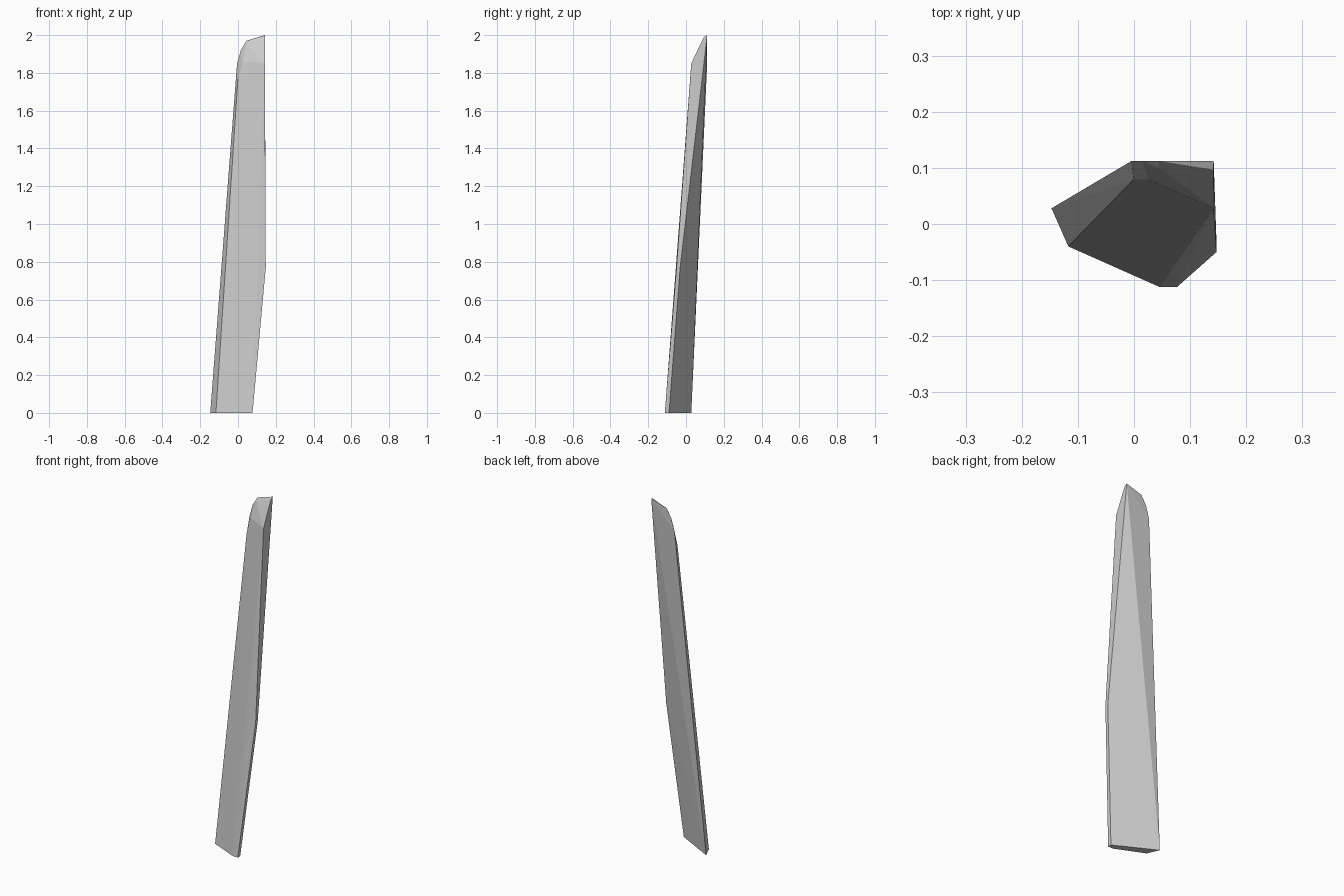
import bpy, bmesh

if "Cube" in bpy.data.objects:
    bpy.data.objects.remove(bpy.data.objects["Cube"])

# Corner points of the faceted, leaning shard
base = [(-0.147, 0.028, 0), (-0.117, -0.04, 0), (0.045, -0.112, 0),
        (0.077, -0.112, 0), (0.077, -0.09, 0)]
bend = [(0.147, -0.05, 0.77), (0.147, -0.031, 0.77)]
shoulder = [(-0.001, 0.079, 1.76), (0.025, 0.079, 1.86), (0.142, 0.028, 1.85),
            (-0.005, 0.112, 1.85)]
tip = [(0.015, 0.112, 1.92), (0.045, 0.112, 1.97), (0.045, 0.1, 1.95),
       (0.142, 0.075, 1.95), (0.142, 0.097, 1.992), (0.142, 0.112, 2.0)]

# Wrap the corners in flat facets
bm = bmesh.new()
for p in base + bend + shoulder + tip:
    bm.verts.new(p)
res = bmesh.ops.convex_hull(bm, input=bm.verts[:])
loose = [v for v in bm.verts if not v.link_faces]
bmesh.ops.delete(bm, geom=loose, context='VERTS')
bmesh.ops.recalc_face_normals(bm, faces=bm.faces[:])

mesh = bpy.data.meshes.new("shard")
bm.to_mesh(mesh)
bm.free()
shard = bpy.data.objects.new("shard", mesh)
bpy.context.collection.objects.link(shard)

# Plain grey surface
grey = bpy.data.materials.new("light grey")
grey.diffuse_color = (0.6, 0.6, 0.6, 1)
grey.use_nodes = True
grey.node_tree.nodes["Principled BSDF"].inputs["Base Color"].default_value = grey.diffuse_color
mesh.materials.append(grey)
